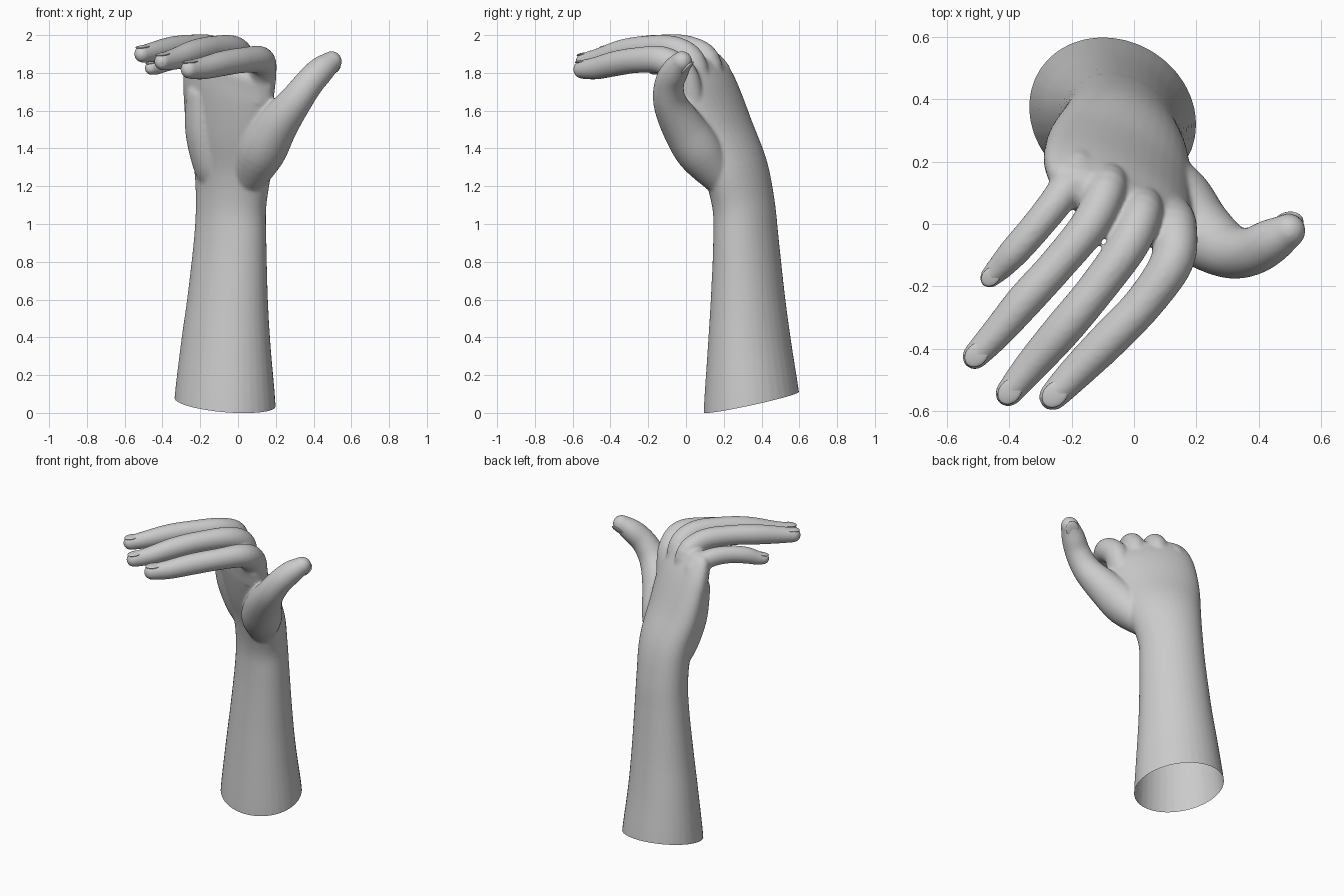
import bpy, bmesh, math
from mathutils import Vector, Matrix

if "Cube" in bpy.data.objects:
    bpy.data.objects.remove(bpy.data.objects["Cube"])

WIDTH = Vector((0.84, -0.545, 0)).normalized()   # across the knuckles
parts = bmesh.new()


def spline(pts, n):
    """Catmull-Rom through rows of numbers."""
    p = [pts[0]] + list(pts) + [pts[-1]]
    out = []
    for i in range(1, len(p) - 2):
        for k in range(n):
            t = k / n
            out.append([0.5 * (2 * b + (c - a) * t + (2 * a - 5 * b + 4 * c - d) * t * t
                               + (3 * b - a - 3 * c + d) * t ** 3)
                        for a, b, c, d in zip(p[i - 1], p[i], p[i + 1], p[i + 2])])
    out.append(list(pts[-1]))
    return out


def loft(pts, steps=5, sides=36):
    """Rows are x, y, z, half width, half depth; ends in a rounded tip."""
    rows = spline(pts, steps)
    cs = [Vector(r[:3]) for r in rows]
    frames = []
    for i, r in enumerate(rows):
        t = (cs[min(i + 1, len(cs) - 1)] - cs[max(i - 1, 0)]).normalized()
        frames.append((cs[i], t, r[3], r[4]))
    c, t, a, b = frames[-1]
    for k in (20, 40, 60, 75, 85):
        s, q = math.sin(math.radians(k)), math.cos(math.radians(k))
        frames.append((c + t * b * s, t, a * q, b * q))
    rings = []
    for c, t, a, b in frames:
        v = t.cross(WIDTH).normalized()
        u = v.cross(t)
        rings.append([parts.verts.new(c + u * a * math.cos(w) + v * b * math.sin(w))
                      for w in (2 * math.pi * j / sides for j in range(sides))])
    for r0, r1 in zip(rings, rings[1:]):
        for j in range(sides):
            k = (j + 1) % sides
            parts.faces.new((r0[j], r0[k], r1[k], r1[j]))
    parts.faces.new(rings[0][::-1])
    parts.faces.new(rings[-1])


# forearm, wrist and palm
loft([(-.07, .355, -.2, .285, .26), (-.07, .35, .05, .278, .245), (-.065, .337, .35, .25, .21),
      (-.055, .328, .6, .225, .185), (-.042, .318, .9, .205, .16), (-.037, .305, 1.1, .2, .15),
      (-.03, .26, 1.3, .225, .146), (-.045, .18, 1.5, .258, .132), (-.05, .105, 1.7, .272, .115),
      (-.045, .06, 1.8, .262, .095)])

# heel of the palm on the little finger side
loft([(-.12, .29, 1.2, .07, .07), (-.14, .255, 1.32, .1, .1), (-.18, .205, 1.5, .1, .1),
      (-.19, .16, 1.68, .085, .085)])

# fingers: x, y, z, radius
digits = {
    "index": [(.11, .02, 1.65, .08), (.125, -.02, 1.79, .082), (.122, -.12, 1.865, .075),
              (.033, -.252, 1.868, .068), (-.08, -.37, 1.85, .067), (-.185, -.475, 1.825, .06),
              (-.257, -.55, 1.818, .05)],
    "middle": [(.01, .06, 1.7, .08), (.02, .03, 1.86, .075), (-.02, -.07, 1.926, .07),
               (-.13, -.22, 1.93, .066), (-.23, -.34, 1.91, .066), (-.33, -.455, 1.875, .058),
               (-.4, -.54, 1.86, .047)],
    "ring": [(-.1, .13, 1.7, .08), (-.09, .11, 1.87, .071), (-.14, 0, 1.932, .067),
             (-.25, -.135, 1.94, .063), (-.35, -.245, 1.93, .063), (-.44, -.35, 1.912, .055),
             (-.507, -.422, 1.9, .046)],
    "little": [(-.19, .19, 1.68, .075), (-.185, .17, 1.81, .066), (-.235, .09, 1.865, .059),
               (-.31, -.005, 1.875, .055), (-.38, -.085, 1.86, .053), (-.43, -.14, 1.835, .045),
               (-.46, -.17, 1.825, .037)],
    "thumb": [(.05, .2, 1.22, .085), (.125, .075, 1.38, .125), (.205, -.02, 1.52, .112),
              (.3, -.085, 1.645, .089), (.375, -.088, 1.745, .078), (.44, -.055, 1.815, .072),
              (.495, -.022, 1.86, .056)],
}
for name, pts in digits.items():
    slim = 1 if name == "thumb" else 0.93
    loft([(x, y, z, r * slim, r) for x, y, z, r in pts])

# fuse everything into one skin
bmesh.ops.recalc_face_normals(parts, faces=parts.faces)
mesh = bpy.data.meshes.new("hand_and_forearm")
parts.to_mesh(mesh)
parts.free()
hand = bpy.data.objects.new("hand_and_forearm", mesh)
bpy.context.collection.objects.link(hand)
bpy.context.view_layer.objects.active = hand
hand.select_set(True)
m = hand.modifiers.new("fuse", 'REMESH')
m.mode, m.voxel_size = 'VOXEL', 0.008
m = hand.modifiers.new("soften", 'SMOOTH')
m.factor, m.iterations = 0.5, 14
for name in ("fuse", "soften"):
    bpy.ops.object.modifier_apply(modifier=name)

# open, slanted cut at the elbow end
bm = bmesh.new()
bm.from_mesh(hand.data)
bmesh.ops.bisect_plane(bm, geom=bm.verts[:] + bm.edges[:] + bm.faces[:], plane_co=(-.03, .1, .002),
                       plane_no=(.06, -.21, 1), clear_inner=True)
for f in bm.faces:
    f.smooth = True
bm.to_mesh(hand.data)
bm.free()

# nails
for name, pts in digits.items():
    tip, r = Vector(pts[-1][:3]), pts[-1][3]
    t = (tip - Vector(pts[-2][:3])).normalized()
    up = Vector((.5, .75, -.2)) if name == "thumb" else Vector((0, 0, 1))
    up = (up - t * up.dot(t)).normalized()
    side = t.cross(up)
    bm = bmesh.new()
    bmesh.ops.create_uvsphere(bm, u_segments=20, v_segments=12, radius=1)
    rot = Matrix((side, t, up)).transposed().to_4x4()
    bmesh.ops.transform(bm, verts=bm.verts, matrix=Matrix.Translation(tip + up * r * .8 - t * .008)
                        @ rot @ Matrix.Diagonal((r * .75, r * .95, r * .2, 1)))
    for f in bm.faces:
        f.smooth = True
    me = bpy.data.meshes.new(name + "_nail")
    bm.to_mesh(me)
    bm.free()
    bpy.context.collection.objects.link(bpy.data.objects.new(name + "_nail", me))
